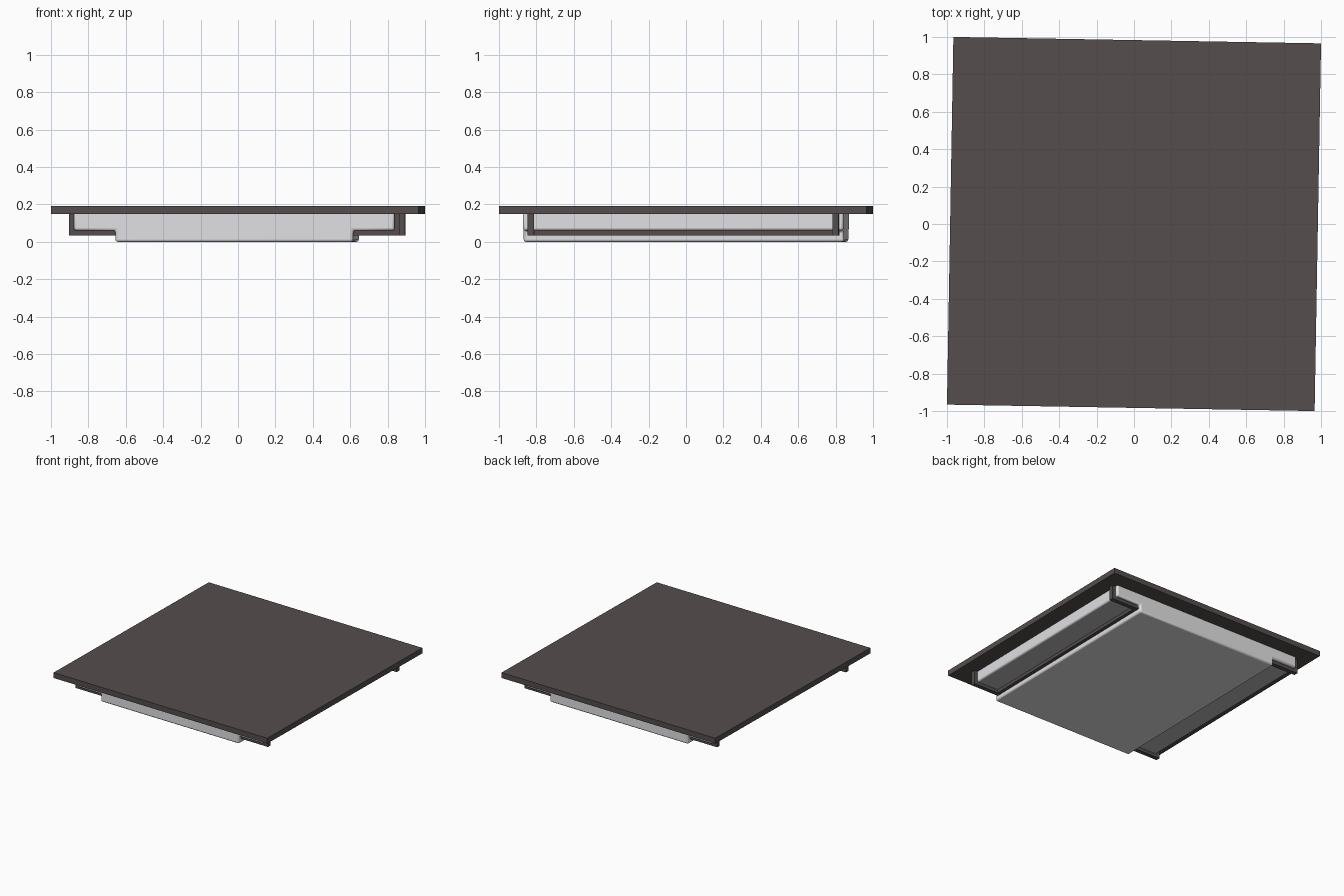
import bpy, bmesh, math
from mathutils import Matrix

cube = bpy.data.objects.get("Cube")
if cube:
    bpy.data.objects.remove(cube, do_unlink=True)

TURN = Matrix.Rotation(math.radians(-1.0), 4, 'Z')


def material(name, color):
    m = bpy.data.materials.new(name)
    m.use_nodes = True
    m.diffuse_color = (*color, 1)
    node = next(n for n in m.node_tree.nodes if n.type == 'BSDF_PRINCIPLED')
    node.inputs["Base Color"].default_value = (*color, 1)
    return m


dark = material("dark brown grey", (0.09, 0.076, 0.075))
light = material("light grey", (0.75, 0.75, 0.77))
shade = material("mid grey", (0.48, 0.48, 0.49))


def box(bm, lo, hi):
    """Add an axis-aligned box between two corners."""
    size = [b - a for a, b in zip(lo, hi)]
    mid = [(a + b) / 2 for a, b in zip(lo, hi)]
    mat = Matrix.Translation(mid) @ Matrix.Diagonal((*size, 1))
    bmesh.ops.create_cube(bm, size=1, matrix=mat)


def finish(name, bm, mats, offset=0.0):
    mesh = bpy.data.meshes.new(name)
    bm.to_mesh(mesh)
    bm.free()
    for m in mats:
        mesh.materials.append(m)
    ob = bpy.data.objects.new(name, mesh)
    bpy.context.collection.objects.link(ob)
    ob.matrix_world = Matrix.Translation((offset, 0, 0)) @ TURN
    return ob


SHIFT = -0.005
TOP, STEP, RAIL = 0.148, 0.061, 0.035  # plate underside, wing underside, rail underside
BX, BY = 0.636, 0.857                  # main body half sizes
FX, FY, T = 0.885, 0.832, 0.028        # bracket half sizes and bar width

# Top plate
bm = bmesh.new()
box(bm, (-0.983, -0.983, TOP), (0.983, 0.983, 0.192))
finish("top_plate", bm, [dark])

# Body: stepped profile extruded from front to back, wing undersides darker
half = [(BX, 0), (BX, STEP), (FX - T, STEP), (FX - T, TOP + 0.025)]
profile = half + [(-x, z) for x, z in reversed(half)]
bm = bmesh.new()
front = bm.faces.new([bm.verts.new((x, -BY, z)) for x, z in profile])
grown = bmesh.ops.extrude_face_region(bm, geom=[front], use_keep_orig=True)["geom"]
bmesh.ops.translate(bm, vec=(0, 2 * BY, 0),
                    verts=[g for g in grown if isinstance(g, bmesh.types.BMVert)])
bmesh.ops.recalc_face_normals(bm, faces=bm.faces)
for f in bm.faces:
    wing = abs(f.calc_center_median().x) > BX + 0.01
    f.material_index = int(wing and f.normal.z < -0.5)
body = finish("stepped_body", bm, [light, shade], SHIFT)
soft = body.modifiers.new("soft_edges", 'BEVEL')
soft.width = 0.013
soft.segments = 3
soft.material = 0
bpy.ops.object.select_all(action='DESELECT')
body.select_set(True)
bpy.context.view_layer.objects.active = body
bpy.ops.object.shade_smooth_by_angle()

# Brackets: inner rail, two end bars and two posts on each side
for side, s in (("left", 1), ("right", -1)):
    bm = bmesh.new()
    x0, x1 = sorted((s * (BX - 0.005), s * (BX + T)))
    box(bm, (x0, -FY, RAIL), (x1, FY, STEP + 0.002))
    for e in (1, -1):
        y0, y1 = sorted((e * (FY - T - 0.006), e * FY))
        x0, x1 = sorted((s * BX, s * FX))
        box(bm, (x0, y0, RAIL), (x1, y1, STEP + 0.002))
        x0, x1 = sorted((s * (FX - T), s * FX))
        box(bm, (x0, y0, RAIL), (x1, y1, TOP + 0.005))
    finish(side + "_bracket", bm, [dark], SHIFT)
